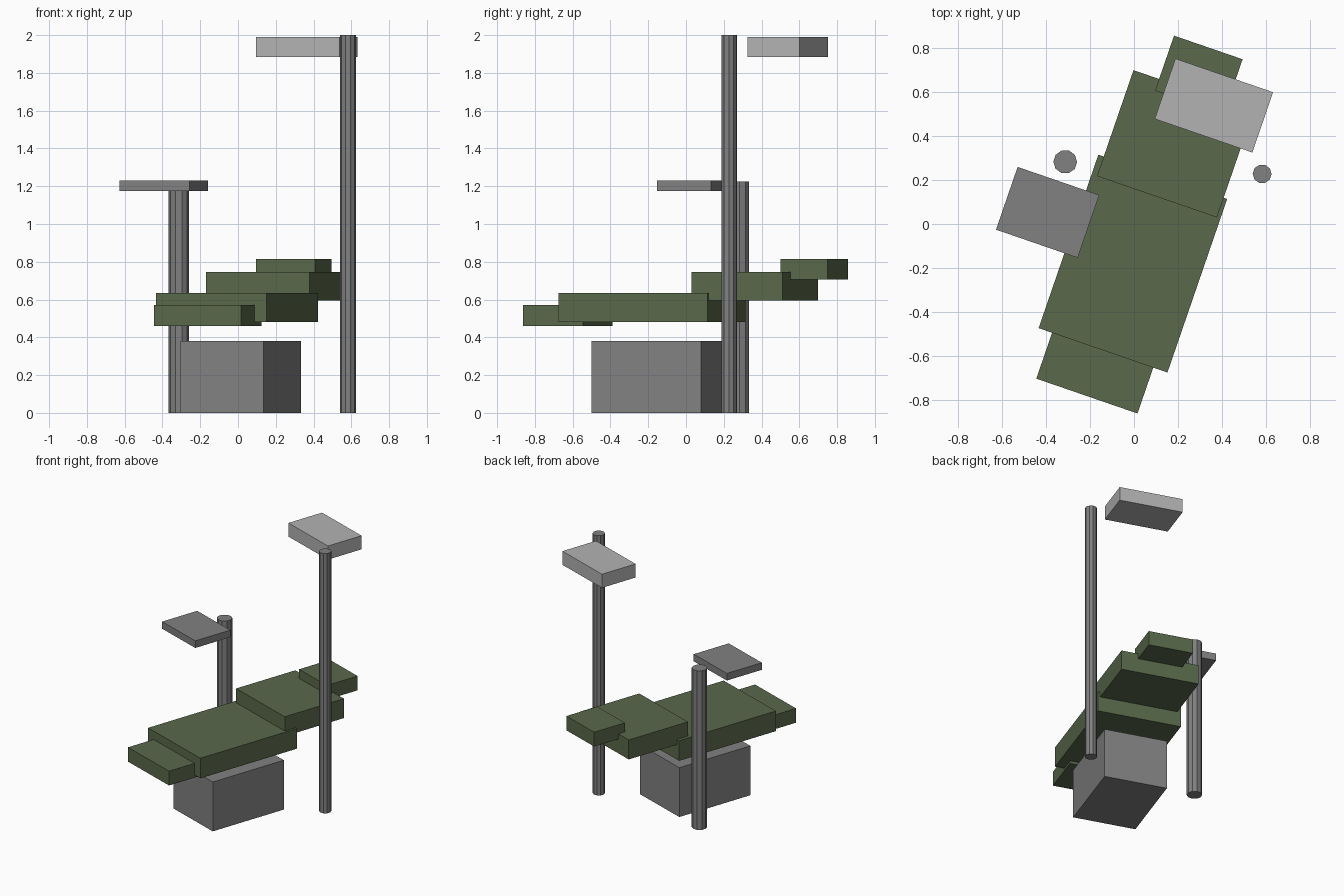
import bpy, math

if "Cube" in bpy.data.objects:
    bpy.data.objects.remove(bpy.data.objects["Cube"])

TURN = math.radians(-19)  # the whole chair is turned about z

green = bpy.data.materials.new("green_upholstery")
green.diffuse_color = (0.10, 0.14, 0.07, 1)
green.use_nodes = True
green.node_tree.nodes["Principled BSDF"].inputs["Base Color"].default_value = green.diffuse_color
grey = bpy.data.materials.new("grey_metal")
grey.diffuse_color = (0.22, 0.22, 0.22, 1)
grey.use_nodes = True
grey.node_tree.nodes["Principled BSDF"].inputs["Base Color"].default_value = grey.diffuse_color
light_grey = bpy.data.materials.new("light_grey_lamp")
light_grey.diffuse_color = (0.45, 0.45, 0.45, 1)
light_grey.use_nodes = True
light_grey.node_tree.nodes["Principled BSDF"].inputs["Base Color"].default_value = light_grey.diffuse_color


def box(name, x, y, width, length, z0, z1, mat):
    bpy.ops.mesh.primitive_cube_add(size=1, location=(x, y, (z0 + z1) / 2), rotation=(0, 0, TURN))
    ob = bpy.context.object
    ob.name = name
    ob.scale = (width, length, z1 - z0)
    ob.data.materials.append(mat)


def post(name, x, y, radius, height):
    bpy.ops.mesh.primitive_cylinder_add(vertices=10, radius=radius, depth=height,
                                        location=(x, y, height / 2), rotation=(0, 0, TURN))
    ob = bpy.context.object
    ob.name = name
    ob.data.materials.append(grey)


# Pedestal
box("base", 0.015, -0.134, 0.465, 0.613, 0, 0.38, grey)

# Stepped cushions, foot to head
box("footrest", -0.16, -0.625, 0.487, 0.334, 0.46, 0.57, green)
box("seat", -0.005, -0.18, 0.62, 0.835, 0.48, 0.635, green)
box("backrest", 0.1875, 0.365, 0.577, 0.51, 0.595, 0.745, green)
box("headrest", 0.295, 0.678, 0.33, 0.265, 0.705, 0.815, green)

# Instrument tray and its post
post("tray_post", -0.313, 0.283, 0.054, 1.225)
box("tray", -0.393, 0.053, 0.393, 0.302, 1.175, 1.23, grey)

# Overhead lamp and its post
post("lamp_post", 0.583, 0.228, 0.043, 2.0)
box("lamp", 0.3635, 0.539, 0.47, 0.29, 1.885, 1.99, light_grey)
